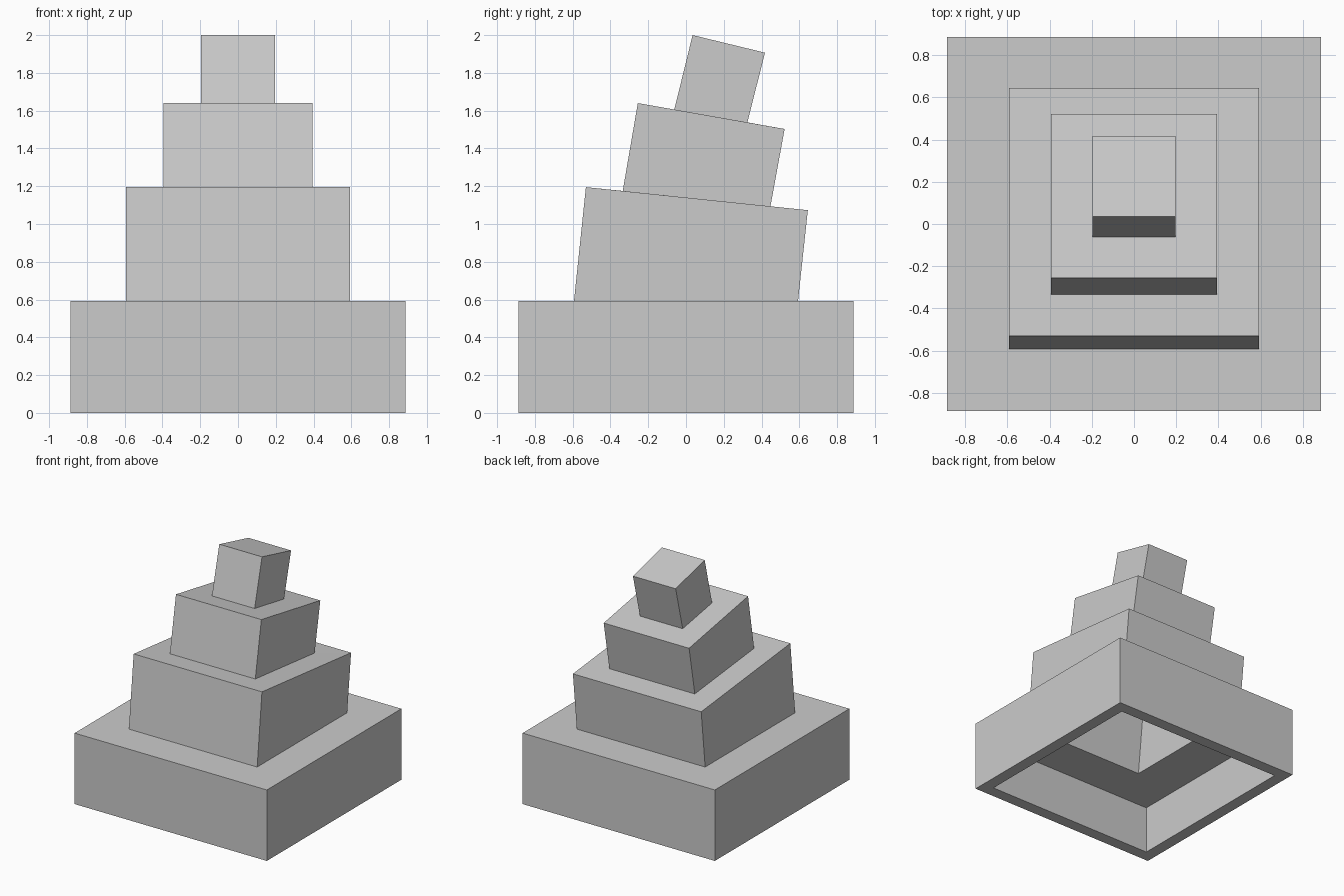
import bpy
import bmesh
from mathutils import Vector

old = bpy.data.objects.get("Cube")
if old:
    bpy.data.objects.remove(old, do_unlink=True)

grey = bpy.data.materials.new("plain_grey")
grey.use_nodes = True
grey.diffuse_color = (0.6, 0.6, 0.6, 1)
grey.node_tree.nodes["Principled BSDF"].inputs["Base Color"].default_value = (0.6, 0.6, 0.6, 1)

ROOF = 0.19  # thickness of each tier's roof

# Tiers from bottom to top: half width, foot front and back (y, z),
# top front and back (y, z), wall thickness (zero for a solid tier)
TIERS = [
    (0.887, (-0.887, 0.0), (0.887, 0.0), (-0.887, 0.592), (0.887, 0.592), 0.1),
    (0.592, (-0.593, 0.592), (0.593, 0.592), (-0.53, 1.195), (0.645, 1.073), 0.2),
    (0.394, (-0.335, 1.175), (0.447, 1.093), (-0.255, 1.64), (0.522, 1.503), 0.2),
    (0.197, (-0.062, 1.606), (0.325, 1.538), (0.035, 2.0), (0.418, 1.907), 0),
]


def rectangle(bm, half, front, back):
    corners = ((-half, front), (half, front), (half, back), (-half, back))
    return [bm.verts.new((x, p.x, p.y)) for x, p in corners]


def bridge(bm, lower, upper):
    for i in range(4):
        j = (i + 1) % 4
        bm.faces.new((lower[i], lower[j], upper[j], upper[i]))


# Hollow stepped tower, its tiers leaning further back towards the top
bm = bmesh.new()
outer, inner = [], []
for half, *points, wall in TIERS:
    foot_f, foot_b, top_f, top_b = map(Vector, points)
    lean = (top_f - foot_f).normalized()
    for f, b in ((foot_f, foot_b), (top_f, top_b)):
        outer.append(rectangle(bm, half, f, b))
        if wall:
            # Cavity follows the tier's lean; the open rim stays level
            drop = lean * (ROOF if inner else 0)
            inset = (b - f).normalized() * wall
            inner.append(rectangle(bm, half - wall, f + inset - drop, b - inset - drop))

for skin in (outer, inner):
    for lower, upper in zip(skin, skin[1:]):
        bridge(bm, lower, upper)
    bm.faces.new(skin[-1])
bridge(bm, inner[0], outer[0])
bmesh.ops.recalc_face_normals(bm, faces=bm.faces)

mesh = bpy.data.meshes.new("stepped_tower")
bm.to_mesh(mesh)
bm.free()
mesh.materials.append(grey)
tower = bpy.data.objects.new("stepped_tower", mesh)
bpy.context.collection.objects.link(tower)
